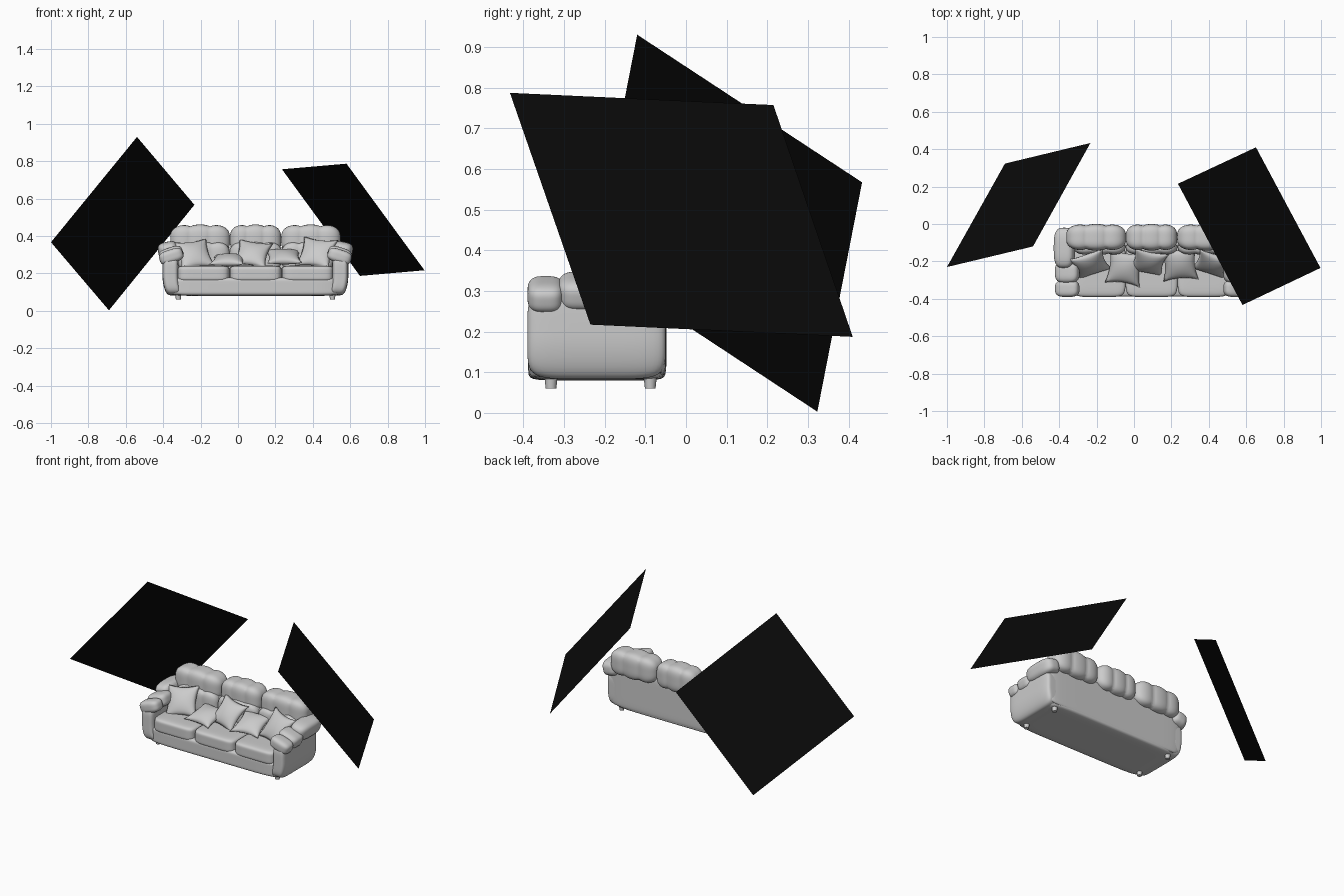
import bpy, bmesh
from math import pi, sin, radians
from mathutils import Vector, Euler

if "Cube" in bpy.data.objects:
    bpy.data.objects.remove(bpy.data.objects["Cube"])

CX = 0.093  # sofa centre line


def finish(bm, name, loc=(0, 0, 0), rot=(0, 0, 0), smooth=True):
    bmesh.ops.recalc_face_normals(bm, faces=bm.faces)
    for f in bm.faces:
        f.smooth = smooth
    me = bpy.data.meshes.new(name)
    bm.to_mesh(me)
    bm.free()
    ob = bpy.data.objects.new(name, me)
    ob.location = loc
    ob.rotation_euler = Euler([radians(a) for a in rot])
    bpy.context.collection.objects.link(ob)
    return ob


def cushion(name, lo, hi, n=4, rot=(0, 0, 0), lobes=0, taper=0, cuts=15):
    """Rounded block between two corners; lobes = stitched channels along x."""
    lo, hi = Vector(lo), Vector(hi)
    half = (hi - lo) / 2
    bm = bmesh.new()
    bmesh.ops.create_cube(bm, size=2)
    bmesh.ops.subdivide_edges(bm, edges=bm.edges, cuts=cuts, use_grid_fill=True)
    for v in bm.verts:
        p = v.co
        p = p / sum(abs(c) ** n for c in p) ** (1 / n)
        f = 1
        if lobes:
            f = 0.87 + 0.13 * abs(sin(pi * lobes * (p.x + 1) / 2)) ** 0.6
        # taper pulls one side in towards the floor
        x = p.x * half.x + taper * max(0, -p.z) ** 2
        v.co = (x, p.y * half.y * f, p.z * half.z * f)
    return finish(bm, name, (lo + hi) / 2, rot)


def pillow(name, loc, size, rot, thick=0.032):
    """Throw pillow with pinched sides and pointed corners."""
    bm = bmesh.new()
    for s in (1, -1):
        new = bmesh.ops.create_grid(bm, x_segments=16, y_segments=16, size=1)["verts"]
        for v in new:
            u, w = v.co.x, v.co.y
            puff = (max(0, 1 - u * u) * max(0, 1 - w * w)) ** 0.55
            v.co = (u * (1 - 0.16 * (1 - w * w)) * size / 2,
                    w * (1 - 0.16 * (1 - u * u)) * size / 2, s * puff * thick)
    bmesh.ops.remove_doubles(bm, verts=bm.verts, dist=1e-5)
    return finish(bm, name, loc, rot)


def panel(name, corners, mat):
    bm = bmesh.new()
    bm.faces.new([bm.verts.new(c) for c in corners])
    finish(bm, name, smooth=False).data.materials.append(mat)


# black tilted panels
black = bpy.data.materials.new("black")
black.diffuse_color = (0.003, 0.003, 0.003, 1)
black.use_nodes = True
black.node_tree.nodes["Principled BSDF"].inputs["Base Color"].default_value = black.diffuse_color
panel("left_panel", [(-0.54, -0.12, 0.93), (-0.233, 0.433, 0.567),
                     (-0.69, 0.323, 0.003), (-1.0, -0.23, 0.367)], black)
panel("right_panel", [(0.235, 0.215, 0.757), (0.58, -0.433, 0.787),
                      (0.997, -0.235, 0.217), (0.652, 0.41, 0.187)], black)

# frame: base skirt and back board
cushion("base", (CX - 0.465, -0.388, 0.08), (CX + 0.465, -0.05, 0.18), n=9)
cushion("back_board", (CX - 0.475, -0.12, 0.09), (CX + 0.475, -0.048, 0.34), n=10)

# seat and back cushions, three across
edges = [CX - 0.418, -0.045, 0.233, CX + 0.418]
backs = [CX - 0.455, -0.043, 0.231, CX + 0.455]
for i in range(3):
    cushion("seat_cushion", (edges[i], -0.39, 0.155), (edges[i + 1], -0.1, 0.242), n=7)
    cushion("back_top_cushion", (backs[i], -0.142, 0.30), (backs[i + 1], 0.0, 0.462),
            n=3.6, lobes=3, cuts=23)
    cushion("back_lower_cushion", (edges[i], -0.165, 0.21), (edges[i + 1], -0.05, 0.37),
            n=4, lobes=3, cuts=23)

# arms: side body, three padded rolls rising to the back
for s in (-1, 1):
    def span(a, b):
        return sorted((CX + s * a, CX + s * b))

    def arm(name, a, b, y0, y1, z0, z1, n, tilt=0, taper=0):
        x0, x1 = span(a, b)
        cushion(name, (x0, y0, z0), (x1, y1, z1), n, (0, -s * tilt, 0), taper=-s * taper)

    arm("arm_body", 0.41, 0.497, -0.39, -0.05, 0.083, 0.3, 6, taper=0.022)
    arm("arm_roll_front", 0.385, 0.515, -0.39, -0.30, 0.255, 0.328, 3.2, -18)
    arm("arm_roll_middle", 0.385, 0.515, -0.315, -0.20, 0.26, 0.34, 3.2, -18)
    arm("arm_roll_back", 0.41, 0.52, -0.235, -0.02, 0.27, 0.37, 3.2, -12)
    # feet
    for y in (-0.332, -0.088):
        bm = bmesh.new()
        bmesh.ops.create_cone(bm, cap_ends=True, segments=16, radius1=0.013,
                              radius2=0.017, depth=0.035)
        foot = finish(bm, "foot", (CX + s * 0.412, y, 0.0775))
        foot.data.set_sharp_from_angle(angle=radians(40))

# throw pillows
pillow("pillow_left", (-0.235, -0.215, 0.302), 0.195, (52, -6, 18))
pillow("pillow_flat_left", (-0.05, -0.235, 0.272), 0.19, (14, 0, -8))
pillow("pillow_middle", (0.078, -0.205, 0.305), 0.185, (48, 8, -10))
pillow("pillow_flat_right", (0.245, -0.215, 0.29), 0.19, (22, 0, 4))
pillow("pillow_right", (0.42, -0.215, 0.31), 0.195, (55, 6, -18))
